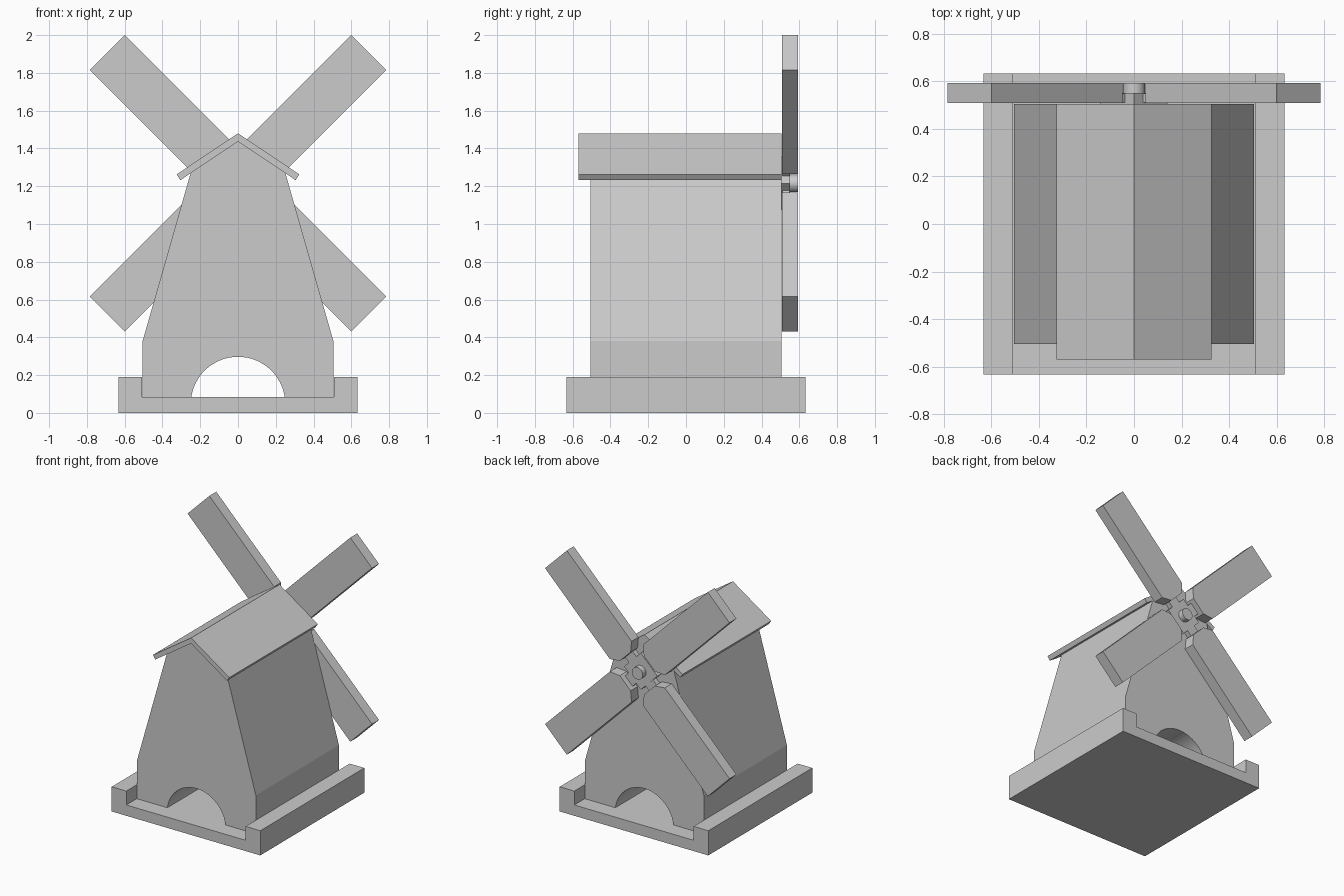
import bpy, bmesh
from math import sin, cos, pi
from mathutils import Matrix

if "Cube" in bpy.data.objects:
    bpy.data.objects.remove(bpy.data.objects["Cube"])


def extrude_profile(name, pts, y0, y1, matrix=None):
    """Closed XZ profile extruded along y."""
    bm = bmesh.new()
    face = bm.faces.new([bm.verts.new((x, y0, z)) for x, z in pts])
    ext = bmesh.ops.extrude_face_region(bm, geom=[face])
    verts = [g for g in ext["geom"] if isinstance(g, bmesh.types.BMVert)]
    bmesh.ops.translate(bm, verts=verts, vec=(0, y1 - y0, 0))
    bmesh.ops.recalc_face_normals(bm, faces=bm.faces)
    me = bpy.data.meshes.new(name)
    bm.to_mesh(me)
    bm.free()
    ob = bpy.data.objects.new(name, me)
    bpy.context.collection.objects.link(ob)
    if matrix:
        me.transform(matrix)
    return ob


def mirrored(half):
    """Complete a right-hand half profile with its mirror image."""
    return half + [(-x, z) for x, z in reversed(half) if abs(x) > 1e-6]


# Base with a channel running front to back
extrude_profile("base", mirrored(
    [(0.632, 0), (0.632, 0.19), (0.508, 0.19), (0.508, 0.083)]), -0.632, 0.632)

# Tower with an arched tunnel
N = 16
arch = [(0.25 * sin(i / N * pi / 2), 0.047 + 0.25 * cos(i / N * pi / 2))
        for i in range(N)] + [(0.25, 0.083)]
half = arch + [(0.505, 0.083), (0.505, 0.38), (0.25, 1.272)]
tower = half + [(0, 1.44)] + [(-x, z) for x, z in reversed(half[1:])]
extrude_profile("tower", tower, -0.505, 0.505)

# Thin gable roof overhanging the front
extrude_profile("roof", [(0, 1.48), (0.325, 1.262), (0.305, 1.232), (0, 1.437),
                         (-0.305, 1.232), (-0.325, 1.262)], -0.57, 0.505)

# Four sails with chamfered inner ends, and their thin arms
HUB_Z = 1.215
sail = mirrored([(0.065, 0.145), (0.131, 0.2), (0.131, 0.979)])
arm = mirrored([(0.045, 0.05), (0.045, 0.2)])
for i in range(4):
    m = Matrix.Translation((0, 0, HUB_Z)) @ Matrix.Rotation(pi / 4 + i * pi / 2, 4, 'Y')
    extrude_profile(f"sail_{i + 1}", sail, 0.508, 0.592, m)
    extrude_profile(f"sail_arm_{i + 1}", arm, 0.51, 0.548, m)

# Square hub plate
m = Matrix.Translation((0, 0, HUB_Z)) @ Matrix.Rotation(pi / 4, 4, 'Y')
extrude_profile("hub", mirrored([(0.1, -0.1), (0.1, 0.1)]), 0.505, 0.55, m)

# Axle pin
bpy.ops.mesh.primitive_cylinder_add(vertices=32, radius=0.046, depth=0.087,
                                    location=(0, 0.5485, HUB_Z), rotation=(pi / 2, 0, 0))
axle = bpy.context.object
axle.name = "axle"
bpy.ops.object.shade_smooth_by_angle()
